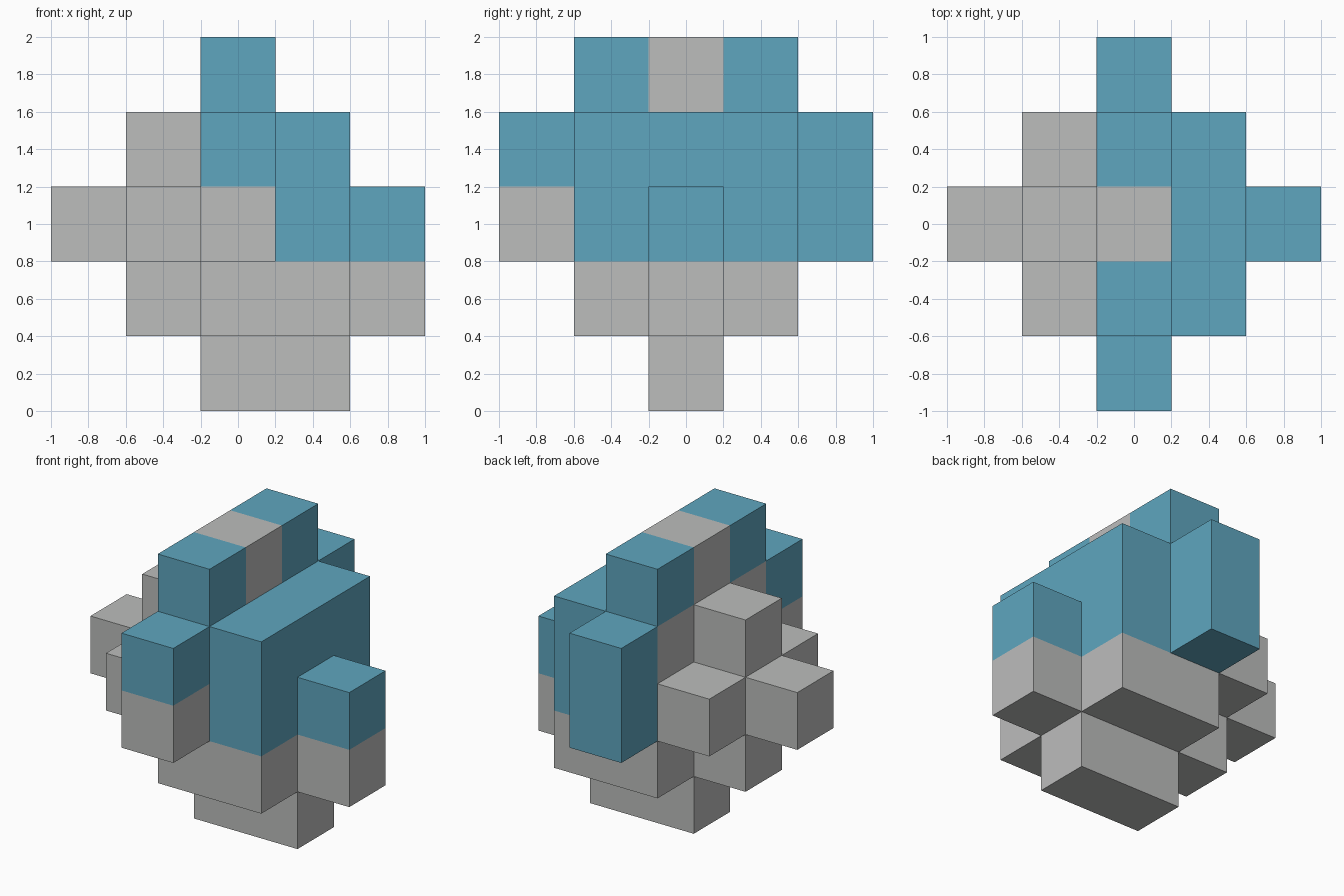
import bpy
import bmesh
from mathutils import Matrix, Vector

cube = bpy.data.objects.get("Cube")
if cube:
    bpy.data.objects.remove(cube, do_unlink=True)

CELL = 0.4


def material(name, rgb):
    mat = bpy.data.materials.new(name)
    mat.use_nodes = True
    mat.diffuse_color = (*rgb, 1)
    mat.node_tree.nodes["Principled BSDF"].inputs["Base Color"].default_value = (*rgb, 1)
    return mat


grey = material("light_grey", (0.503, 0.509, 0.503))
blue = material("sky_blue", (0.114, 0.381, 0.521))


def span(v):
    return range(v[0], v[1] + 1) if isinstance(v, tuple) else (v,)


def block(x, y, z):
    return {(i, j, k) for i in span(x) for j in span(y) for k in span(z)}


# Parts as ranges of cells: x and y count from the centre, z from the ground
parts = {
    "foot_bar": block((0, 1), 0, 0),
    "core": block(0, (-1, 1), (1, 3)),
    "left_slab": block(1, (-1, 1), (1, 3)),
    "left_block": block(2, 0, (1, 2)),
    "top_ridge": block(0, (-1, 1), 4),
    "front_block": block(0, -2, (2, 3)),
    "back_block": block(0, 2, (2, 3)),
    "right_column": block(-1, 0, (1, 3)),
    "right_front_cube": block(-1, -1, 2),
    "right_back_cube": block(-1, 1, 2),
    "right_tip": block(-2, 0, 2),
}
solid = set().union(*parts.values())

# Blue shell pieces, everything else is grey
blue_cells = (block(1, (-1, 1), (2, 3)) | block(2, 0, 2) | block(0, 2, (2, 3))
              | block(0, -2, 3) | block(0, -1, 4) | block(0, 1, 4))


# Each part keeps only its outer faces, merged into clean flat panels
def build(name, cells):
    bm = bmesh.new()
    for cell in sorted(cells):
        centre = Vector((cell[0], cell[1], cell[2] + 0.5)) * CELL
        made = bmesh.ops.create_cube(bm, size=CELL, matrix=Matrix.Translation(centre))
        faces = {f for v in made["verts"] for f in v.link_faces}
        hidden = []
        for f in faces:
            f.normal_update()
            f.material_index = int(cell in blue_cells)
            if tuple(c + round(n) for c, n in zip(cell, f.normal)) in solid:
                hidden.append(f)
        bmesh.ops.delete(bm, geom=hidden, context='FACES')
    bmesh.ops.remove_doubles(bm, verts=bm.verts, dist=0.001)
    bmesh.ops.dissolve_limit(bm, angle_limit=0.01, verts=bm.verts, edges=bm.edges,
                             delimit={'MATERIAL'})
    mesh = bpy.data.meshes.new(name)
    bm.to_mesh(mesh)
    bm.free()
    mesh.materials.append(grey)
    mesh.materials.append(blue)
    bpy.context.collection.objects.link(bpy.data.objects.new(name, mesh))


for part_name, part_cells in parts.items():
    build(part_name, part_cells)
